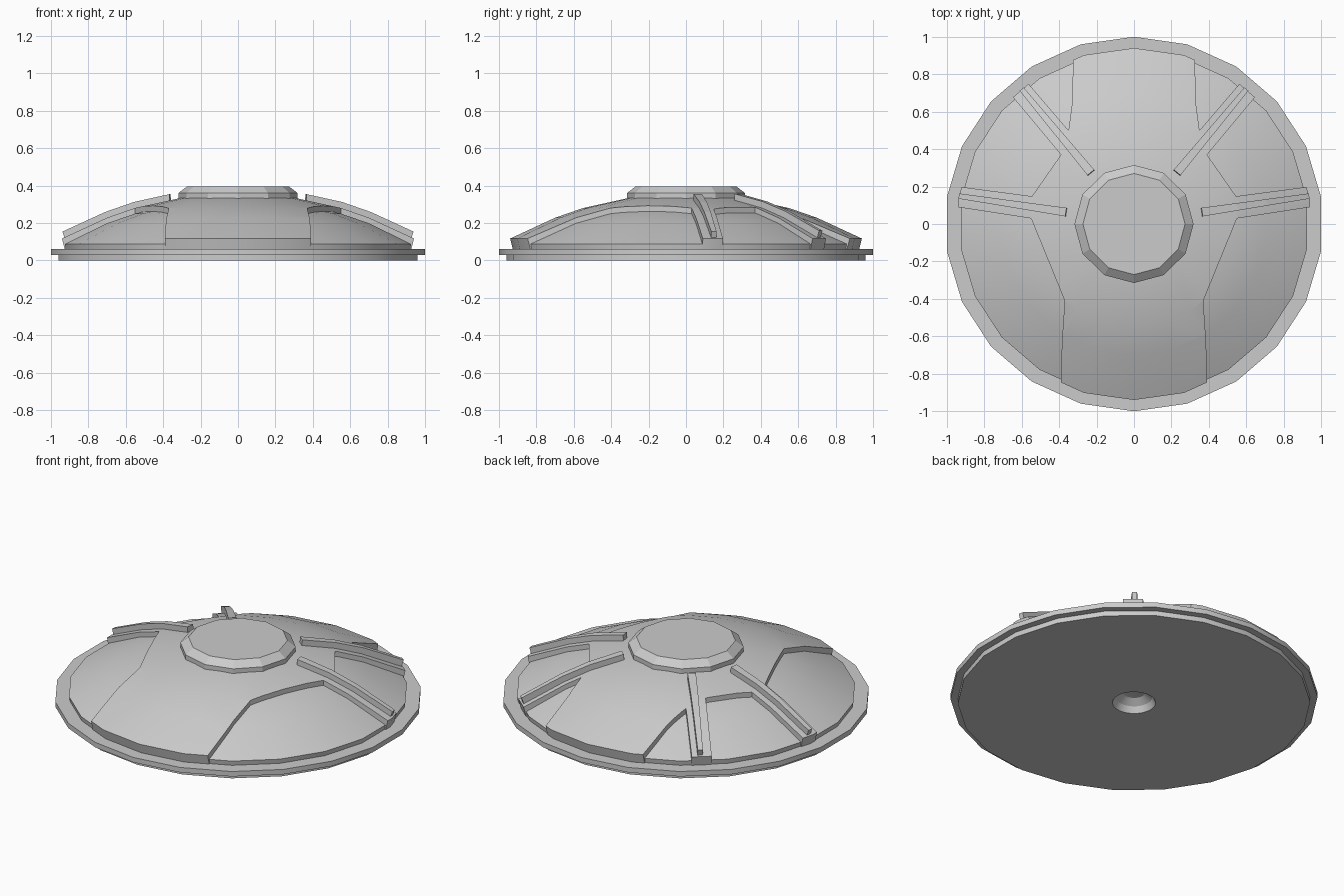
import bpy, bmesh
from math import sin, cos, pi, radians
from mathutils import Vector

if "Cube" in bpy.data.objects:
    bpy.data.objects.remove(bpy.data.objects["Cube"], do_unlink=True)

grey = bpy.data.materials.new("plain grey")
grey.use_nodes = True
COLOUR = (0.6, 0.6, 0.6, 1)
grey.diffuse_color = COLOUR
grey.node_tree.nodes["Principled BSDF"].inputs["Base Color"].default_value = COLOUR

# Upper surface of the raised plating: radius, height
DOME = [(0.94, 0.117), (0.7, 0.228), (0.55, 0.28), (0.3, 0.335)]
STEP = 0.03


def finish(name, bm):
    bmesh.ops.remove_doubles(bm, verts=bm.verts, dist=1e-5)
    bmesh.ops.recalc_face_normals(bm, faces=bm.faces)
    mesh = bpy.data.meshes.new(name)
    bm.to_mesh(mesh)
    bm.free()
    mesh.materials.append(grey)
    obj = bpy.data.objects.new(name, mesh)
    bpy.context.collection.objects.link(obj)
    return obj


def activate(obj):
    bpy.ops.object.select_all(action='DESELECT')
    obj.select_set(True)
    bpy.context.view_layer.objects.active = obj


def smooth(obj):
    activate(obj)
    bpy.ops.object.shade_smooth_by_angle(angle=radians(25))


def lathe(name, profile, sides):
    bm = bmesh.new()
    pts = [bm.verts.new((0, r, z)) for r, z in profile]
    edges = [bm.edges.new(pair) for pair in zip(pts, pts[1:])]
    bmesh.ops.spin(bm, geom=pts + edges, axis=(0, 0, 1), cent=(0, 0, 0),
                   angle=2 * pi, steps=sides, use_duplicate=False)
    for v in bm.verts:
        v.co.x *= 1.01
    return finish(name, bm)


def prism(name, outline, side):
    bm = bmesh.new()
    face = bm.faces.new([bm.verts.new((x * side, y, 0)) for x, y in outline])
    top = bmesh.ops.extrude_face_region(bm, geom=[face])["geom"]
    for v in top:
        if isinstance(v, bmesh.types.BMVert):
            v.co.z = 0.6
    return finish(name, bm)


def dome_height(r):
    for (r1, z1), (r0, z0) in zip(DOME, DOME[1:]):
        if r >= r0:
            break
    return z0 + (z1 - z0) * (r - r0) / (r1 - r0)


def rail(name, start, end, side):
    # Tapered bar that follows the dome
    a, b = Vector(start), Vector(end)
    along = (b - a).normalized()
    across = Vector((-along.y, along.x))
    bm = bmesh.new()
    rings = []
    for t in (0, 0.33, 0.6, 0.8, 1):
        p = a.lerp(b, t)
        half = 0.023 - 0.009 * t
        z = dome_height(p.length)
        lean = along * (0.004 + 0.012 * t)
        ring = []
        for s, low in ((-1, 1), (1, 1), (1, 0), (-1, 0)):
            q = p + across * half * s + lean * (1 - low)
            ring.append(bm.verts.new((q.x * side, q.y, z - 0.015 if low else z + 0.033)))
        rings.append(ring)
    for r0, r1 in zip(rings, rings[1:]):
        for i in range(4):
            j = (i + 1) % 4
            bm.faces.new((r0[i], r0[j], r1[j], r1[i]))
    bm.faces.new(rings[0])
    bm.faces.new(rings[-1])
    return finish(name, bm)


# Stepped rim, recessed dome floor and the dimple underneath
lower = [(r, z - STEP) for r, z in DOME[1:]]
base = lathe("base_dome", [(0, 0.075), (0.06, 0.065), (0.1, 0.035), (0.118, 0),
                           (0.96, 0), (0.96, STEP), (1, STEP), (1, 0.06),
                           (0.92, 0.06), (0.925, 0.088)] + lower + [(0, 0.31)], 22)
smooth(base)

# Raised plating, with six recesses cut through to the dome floor
plating = lathe("raised_plating", [(0, 0.15), (0.5, 0.15), (0.925, 0.055)]
                + DOME + [(0, 0.345)], 22)
RECESSES = {
    "front_side": [(0.37, -0.41), (0.385, -0.63), (0.39, -0.85), (0.4, -1.2),
                   (1.2, -1.2), (1.2, 0.13), (0.55, 0.03)],
    "middle": [(0.39, 0.37), (0.545, 0.148), (1.2, 0.235), (1.2, 1.34)],
    "back_side": [(0.35, 0.5), (0.95, 1.2), (0.325, 1.2), (0.325, 0.89), (0.33, 0.65)],
}
for label, outline in RECESSES.items():
    for side in (1, -1):
        cutter = prism("recess_cutter", outline, side)
        cutter.hide_render = True
        activate(plating)
        mod = plating.modifiers.new("recess", 'BOOLEAN')
        mod.operation = 'DIFFERENCE'
        mod.solver = 'EXACT'
        mod.object = cutter
        bpy.ops.object.modifier_apply(modifier=mod.name)
        bpy.data.objects.remove(cutter, do_unlink=True)
smooth(plating)

# Central cap
lathe("centre_cap", [(0, 0.3), (0.315, 0.3), (0.315, 0.36), (0.27, 0.395), (0, 0.395)], 12)

# Rails on the four spokes
for side, word in ((1, "left"), (-1, "right")):
    rail(word + "_side_rail", (0.36, 0.063), (0.92, 0.147), side)
    rail(word + "_back_rail", (0.228, 0.272), (0.59, 0.708), side)
